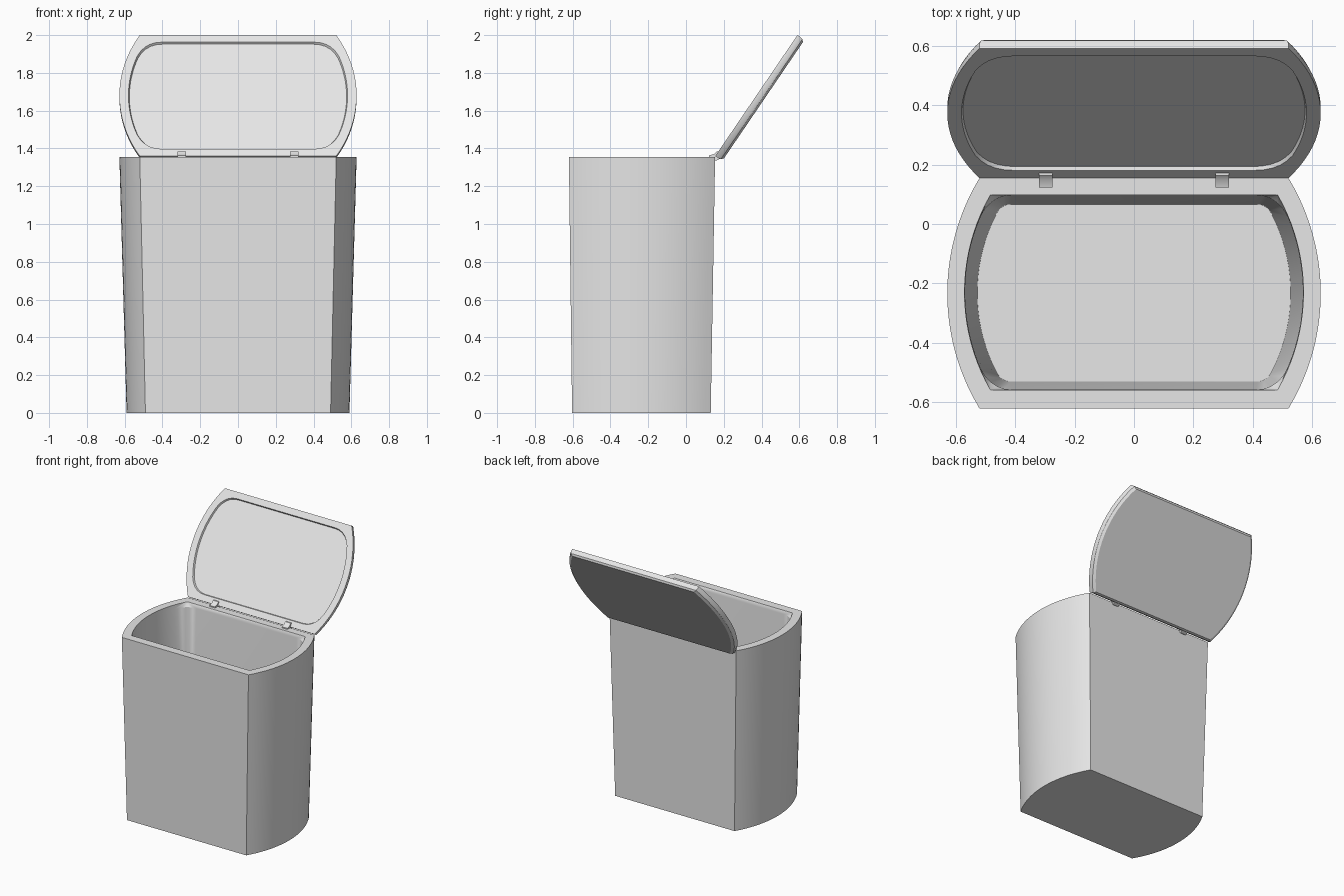
import bpy, bmesh, math
from mathutils import Matrix, Vector

cube = bpy.data.objects.get("Cube")
if cube:
    bpy.data.objects.remove(cube, do_unlink=True)

grey = bpy.data.materials.new("light grey plastic")
grey.use_nodes = True
grey.diffuse_color = (0.8, 0.8, 0.8, 1)
grey.node_tree.nodes["Principled BSDF"].inputs["Base Color"].default_value = (0.8, 0.8, 0.8, 1)


def outline(corner, bulge, half, r=0.0, arc=20, steps=5):
    """Flat front and back, bowed sides, corners rounded by r."""
    d = bulge - corner
    R = (half * half + d * d) / (2 * d)
    side = lambda y: bulge - R + math.sqrt(R * R - y * y)
    a = math.asin((half - r) / R)
    bow = [Vector((side(R * math.sin(t)), R * math.sin(t)))
           for t in (a * (2 * i / arc - 1) for i in range(arc + 1))]
    p, q, e = Vector((corner - r, half)), Vector((corner, half)), bow[-1]
    bend = [e * (1 - t) ** 2 + q * 2 * t * (1 - t) + p * t * t
            for t in (i / steps for i in range(1, steps + 1))]
    flip = [Vector((v.x, -v.y)) for v in reversed(bend)]
    right = flip + bow + bend
    return right + [-v for v in right]


def finish(name, bm, angle=30):
    bmesh.ops.remove_doubles(bm, verts=bm.verts, dist=0.0005)
    bmesh.ops.recalc_face_normals(bm, faces=bm.faces)
    mesh = bpy.data.meshes.new(name)
    bm.to_mesh(mesh)
    bm.free()
    mesh.materials.append(grey)
    ob = bpy.data.objects.new(name, mesh)
    bpy.context.collection.objects.link(ob)
    bpy.ops.object.select_all(action="DESELECT")
    ob.select_set(True)
    bpy.context.view_layer.objects.active = ob
    bpy.ops.object.shade_smooth_by_angle(angle=math.radians(angle))
    return ob


def loft(name, rings, matrix=Matrix()):
    """Skin (corner, bulge, half depth, rounding, centre y, z) rings and cap both ends."""
    bm = bmesh.new()
    loops = [[bm.verts.new(matrix @ Vector((v.x, v.y + cy, z))) for v in outline(c, b, h, r)]
             for c, b, h, r, cy, z in rings]
    for lo, hi in zip(loops, loops[1:]):
        n = len(lo)
        for i in range(n):
            j = (i + 1) % n
            bm.faces.new((lo[i], lo[j], hi[j], hi[i]))
    bm.faces.new(loops[0])
    bm.faces.new(loops[-1])
    return finish(name, bm)


# Tapered bin body: outside, rim, inner wall and floor
TOP = 1.355
loft("bin_body", [
    (0.49, 0.59, 0.367, 0, -0.236, 0),
    (0.52, 0.628, 0.387, 0, -0.233, TOP),
    (0.483, 0.57, 0.328, 0, -0.23, TOP),
    (0.48, 0.568, 0.327, 0.07, -0.23, TOP - 0.03),
    (0.445, 0.527, 0.298, 0.03, -0.232, 0.05),
])

# Open lid, leaning back from the rear rim, with a shallow recess inside
tilt = Matrix.Translation((0, 0.155, 1.36)) @ Matrix.Rotation(math.radians(55.8), 4, "X")
MID = 0.387
loft("lid", [
    (0.50, 0.605, 0.372, 0, MID, -0.045),
    (0.515, 0.622, 0.384, 0, MID, -0.034),
    (0.52, 0.628, 0.387, 0, MID, -0.02),
    (0.52, 0.628, 0.387, 0, MID, 0),
    (0.492, 0.58, 0.342, 0.09, MID, 0),
    (0.488, 0.575, 0.337, 0.09, MID, -0.012),
], tilt)


# Hinge straps, bent from the rim up onto the lid
def hinge(name, x):
    path = [(0.122, 1.352), (0.122, 1.363), (0.148, 1.37), (0.163, 1.385),
            (0.178, 1.385), (0.188, 1.35), (0.16, 1.335)]
    bm = bmesh.new()
    ends = [[bm.verts.new((x + s * 0.023, y, z)) for y, z in path] for s in (-1, 1)]
    for i in range(len(path)):
        j = (i + 1) % len(path)
        bm.faces.new((ends[0][i], ends[0][j], ends[1][j], ends[1][i]))
    for end in ends:
        bm.faces.new(end)
    finish(name, bm)


for name, x in (("left_hinge", 0.297), ("right_hinge", -0.297)):
    hinge(name, x)
